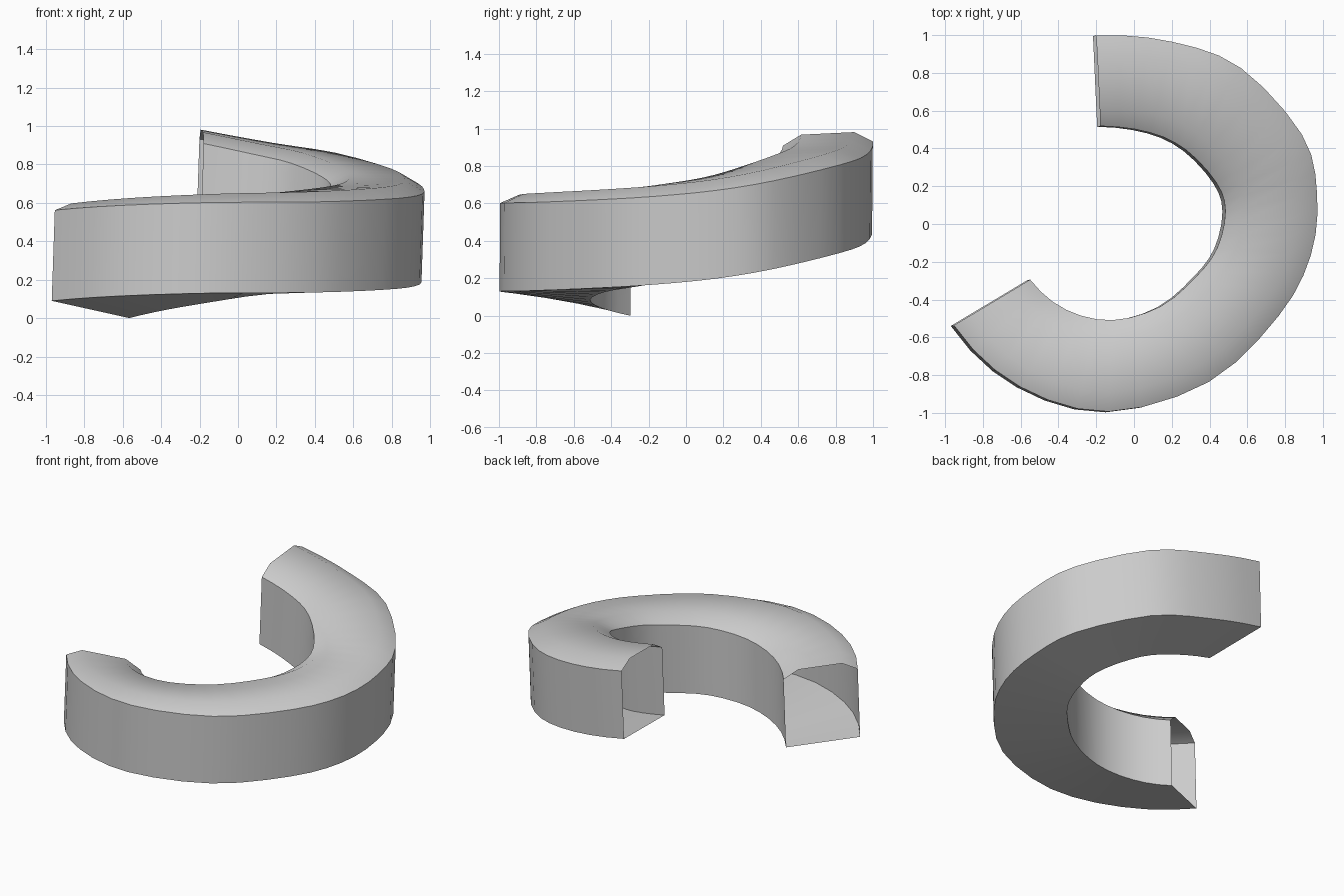
import bpy, bmesh
from mathutils import Vector

if "Cube" in bpy.data.objects:
    bpy.data.objects.remove(bpy.data.objects["Cube"])

# Bottom rails of the banked ramp: outer xyz, inner xyz per station
STATIONS = [
    ((-.217, .995, .46), (-.195, .515, .437)),
    ((.19, .96, .388), (.07, .48, .38)),
    ((.55, .822, .335), (.26, .388, .335)),
    ((.873, .47, .25), (.42, .215, .265)),
    ((.953, .16, .198), (.468, .065, .215)),
    ((.92, -.17, .166), (.425, -.13, .178)),
    ((.75, -.49, .147), (.315, -.28, .153)),
    ((.38, -.84, .133), (.125, -.44, .125)),
    ((-.15, -.997, .13), (-.13, -.513, .085)),
    ((-.62, -.865, .115), (-.375, -.458, .043)),
    ((-.97, -.54, .09), (-.566, -.298, 0)),
]
# Cross-section: fraction across from inner to outer, height
PROFILE = [(0, 0), (1, 0), (1, .472), (.79, .526), (.2, .526), (0, .472)]
UP = Vector((.034, .008, 1))  # walls share one slight lean
STEPS = 3


def spline(points, i, t):
    """Catmull-Rom interpolation with extrapolated end points."""
    b, c = points[i], points[i + 1]
    a = points[i - 1] if i > 0 else 3 * b - 3 * c + points[2]
    d = points[i + 2] if i + 2 < len(points) else 3 * c - 3 * b + points[i - 1]
    return .5 * (2 * b + (c - a) * t + (2 * a - 5 * b + 4 * c - d) * t * t
                 + (3 * b - a - 3 * c + d) * t ** 3)


outer = [Vector(s[0]) for s in STATIONS]
inner = [Vector(s[1]) for s in STATIONS]

# Sweep the section along the rails, leaving both ends open
bm = bmesh.new()
rings = []
last = len(STATIONS) - 1
for k in range(last * STEPS + 1):
    i = min(k // STEPS, last - 1)
    t = k / STEPS - i
    o, n = spline(outer, i, t), spline(inner, i, t)
    rings.append([bm.verts.new(n.lerp(o, f) + UP * h) for f, h in PROFILE])
count = len(PROFILE)
for r0, r1 in zip(rings, rings[1:]):
    for j in range(count):
        m = (j + 1) % count
        bm.faces.new((r0[j], r0[m], r1[m], r1[j]))
bm.normal_update()
# Make the floor face downward so the shell faces outward
if bm.faces[:][0].normal.z > 0:
    bmesh.ops.reverse_faces(bm, faces=bm.faces[:])

mesh = bpy.data.meshes.new("curved_ramp")
bm.to_mesh(mesh)
bm.free()
ramp = bpy.data.objects.new("curved_ramp", mesh)
bpy.context.collection.objects.link(ramp)
bpy.context.view_layer.objects.active = ramp
ramp.select_set(True)
bpy.ops.object.shade_smooth_by_angle(angle=.56)
